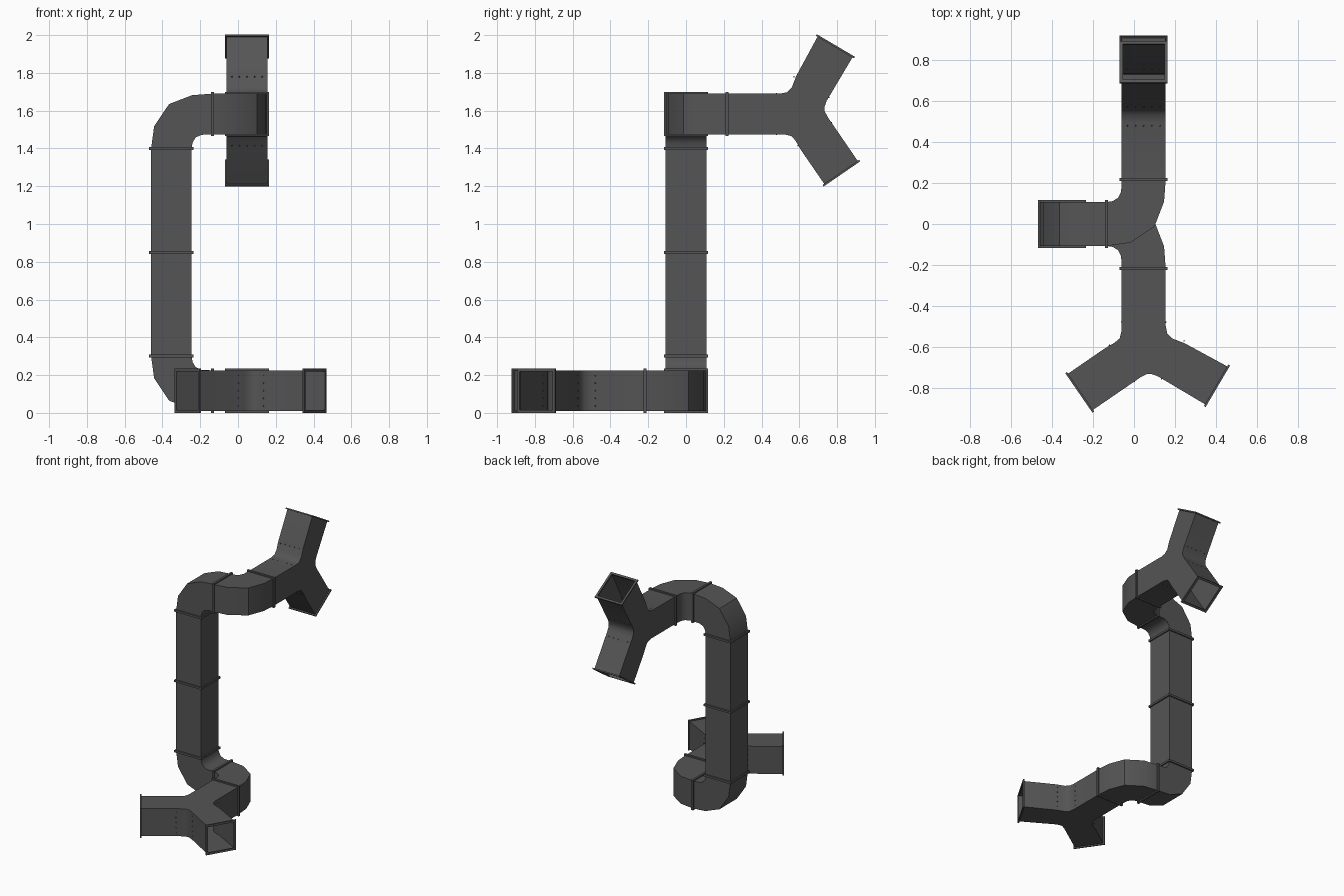
import bpy, bmesh, math
from mathutils import Vector, Matrix

if "Cube" in bpy.data.objects:
    bpy.data.objects.remove(bpy.data.objects["Cube"])

H = 0.1075      # half width of the duct
RIM = 0.1175    # half width of the joint flanges
MID = 0.85      # height of the middle joint

mat = bpy.data.materials.new("dark_metal")
mat.diffuse_color = (0.09, 0.09, 0.09, 1)
mat.use_nodes = True
mat.node_tree.nodes["Principled BSDF"].inputs["Base Color"].default_value = mat.diffuse_color

# half turn about the x axis carries the upper run to the lower run
FLIP = (Matrix.Translation((0, 0, MID)) @ Matrix.Rotation(math.pi, 4, 'X')
        @ Matrix.Translation((0, 0, -MID)))


def frame(origin, along, side):
    a, s = Vector(along).normalized(), Vector(side).normalized()
    m = Matrix((a, s, a.cross(s))).transposed().to_4x4()
    m.translation = Vector(origin)
    return m


def finish(bm, name, m, smooth=False):
    bm.transform(m)
    bmesh.ops.recalc_face_normals(bm, faces=bm.faces)
    me = bpy.data.meshes.new(name)
    bm.to_mesh(me)
    bm.free()
    ob = bpy.data.objects.new(name, me)
    bpy.context.collection.objects.link(ob)
    me.materials.append(mat)
    if smooth:
        bpy.ops.object.select_all(action='DESELECT')
        ob.select_set(True)
        bpy.context.view_layer.objects.active = ob
        bpy.ops.object.shade_smooth_by_angle(angle=math.radians(35))
    return ob


def duct(name, left, right, m):
    """Open square duct between two wall lines given as (along, side)."""
    bm = bmesh.new()
    rows = []
    for (la, ls), (ra, rs) in zip(left, right):
        rows.append([bm.verts.new(p) for p in
                     ((la, ls, -H), (ra, rs, -H), (ra, rs, H), (la, ls, H))])
    for a, b in zip(rows, rows[1:]):
        for i in range(4):
            j = (i + 1) % 4
            bm.faces.new((a[i], a[j], b[j], b[i]))
    return finish(bm, name, m, True)


def flange(name, m, thick=0.016):
    """Square ring around the duct end."""
    bm = bmesh.new()
    corners = ((-1, -1), (1, -1), (1, 1), (-1, 1))
    prof = ((-thick / 2, RIM), (thick / 2, RIM), (thick / 2, 0.101), (-thick / 2, 0.101))
    rings = [[bm.verts.new((x, r * c, r * d)) for c, d in corners] for x, r in prof]
    for k in range(4):
        a, b = rings[k], rings[(k + 1) % 4]
        for i in range(4):
            j = (i + 1) % 4
            bm.faces.new((a[i], a[j], b[j], b[i]))
    return finish(bm, name, m)


# elbow wall lines, side measured from the duct centre
OUTER = [(0, -H), (.117, .016 - H), (.235, .095 - H), (.282, .217 - H), (.29, .325 - H)]
INNER = [(0, H), (.03, .219 - H), (.058, .236 - H), (.072, .265 - H), (.075, .325 - H)]

# fork branch ends: centre and outlet angle
BRANCHES = [((.791, .358), math.radians(59.5)), ((.823, -.313), math.radians(-55.5))]


def end_corners(c, ang):
    n = Vector((-math.sin(ang), math.cos(ang))) * H
    return tuple(Vector(c) + n), tuple(Vector(c) - n)


def fork(name, m):
    (a1, a2), (b2, b1) = [end_corners(*b) for b in BRANCHES]
    walls = [
        [(.2175, H), (.497, H), (.535, .115), (.56, .14), (.583, .2), a1],
        [a2, (.745, .07), (.734, .04), (.734, .015), (.75, -.016), b2],
        [b1, (.61, -.193), (.58, -.142), (.56, -.118), (.52, -H), (.2175, -H)]]
    bm = bmesh.new()
    low, high = [], []
    for wall in walls:
        lo = [bm.verts.new((x, y, -H)) for x, y in wall]
        hi = [bm.verts.new((x, y, H)) for x, y in wall]
        for i in range(len(wall) - 1):
            bm.faces.new((lo[i], lo[i + 1], hi[i + 1], hi[i]))
        low += lo
        high += hi
    bm.faces.new(low)
    bm.faces.new(high)
    finish(bm, name, m, True)

    # outlet flanges
    for k, (c, ang) in enumerate(BRANCHES):
        loc = frame((*c, 0), (math.cos(ang), math.sin(ang), 0),
                    (-math.sin(ang), math.cos(ang), 0))
        flange(f"{name}_outlet_flange_{k + 1}", m @ loc, 0.01)

    # rivet rows on the side walls of each leg
    bm = bmesh.new()
    for c, ang, back in [(*b, .25) for b in BRANCHES] + [((.48, 0), 0, 0)]:
        base = Vector(c) - Vector((math.cos(ang), math.sin(ang))) * back
        n = Vector((-math.sin(ang), math.cos(ang))) * H
        for s in (-1, 1):
            p = base + s * n
            for i in range(5):
                bmesh.ops.create_icosphere(
                    bm, subdivisions=1, radius=.004,
                    matrix=Matrix.Translation((p.x, p.y, (i - 2) * .04)))
    finish(bm, name + "_rivets", m)


X, Y, Z = (1, 0, 0), (0, 1, 0), (0, 0, 1)

# vertical riser
up = frame((-.3525, 0, 0), Z, X)
duct("riser", [(.3, -H), (MID, -H), (1.4, -H)], [(.3, H), (MID, H), (1.4, H)], up)
flange("riser_middle_flange", frame((-.3525, 0, MID), Z, X))

# elbows and joints, upper run and its turned copy below
for tag, turn in (("upper", Matrix.Identity(4)), ("lower", FLIP)):
    first = turn @ frame((-.3525, 0, 1.4), Z, X)
    second = turn @ frame((-.135, 0, 1.5825), X, Y)
    duct(tag + "_riser_elbow", OUTER, INNER, first)
    duct(tag + "_flat_elbow", OUTER, INNER, second)
    flange(tag + "_riser_flange", first)
    flange(tag + "_elbow_flange", second)
    flange(tag + "_fork_flange", turn @ frame((.0475, .2175, 1.5825), Y, X))

# forks: upper one splits vertically, lower one splits sideways
fork("upper_fork", frame((.0475, 0, 1.5825), Y, Z))
fork("lower_fork", frame((.0475, 0, .1175), (0, -1, 0), X))
